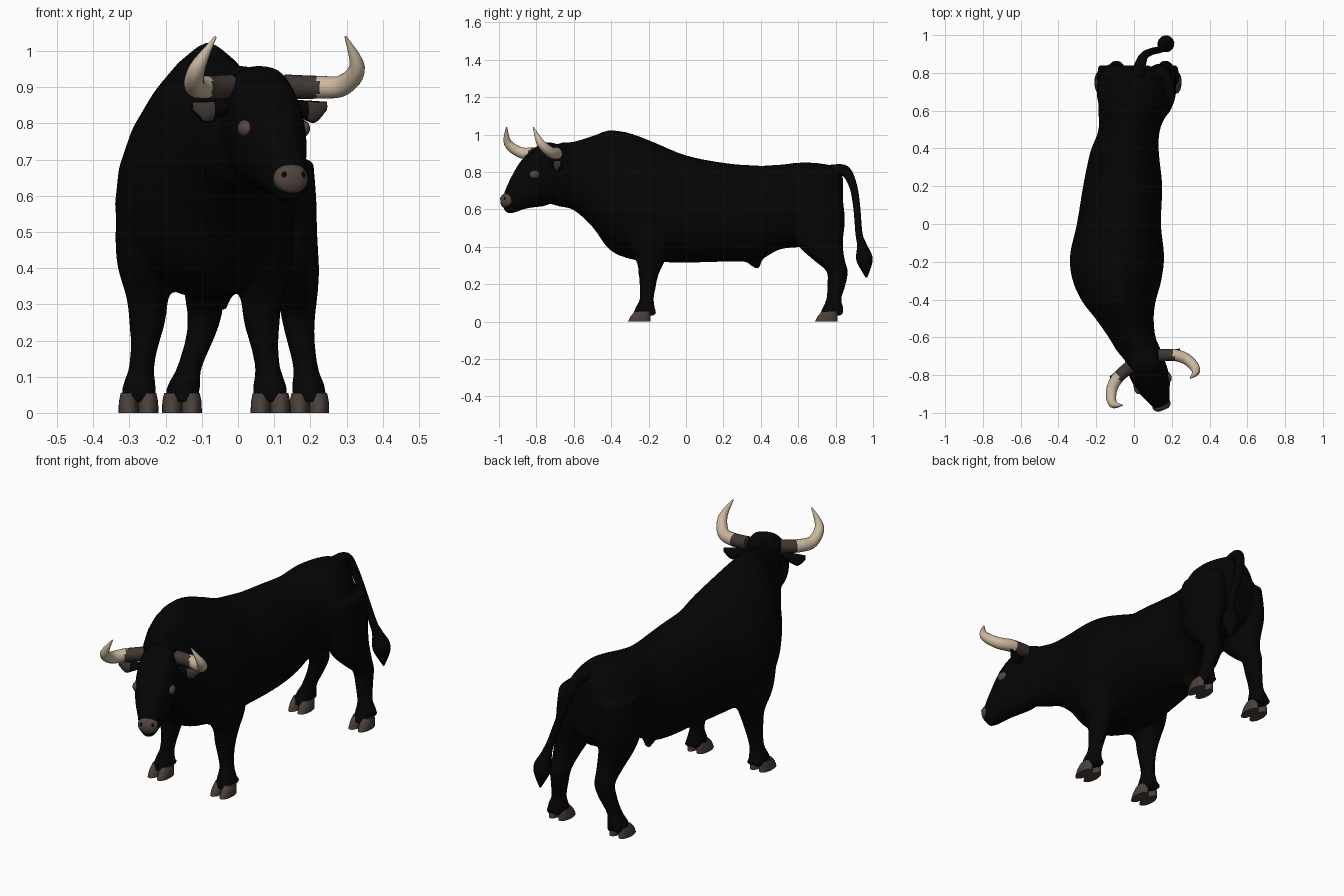
import bpy
import bmesh
import math
from mathutils import Vector, Matrix

default_cube = bpy.data.objects.get("Cube")
if default_cube:
    bpy.data.objects.remove(default_cube, do_unlink=True)


def material(name, colour):
    mat = bpy.data.materials.new(name)
    mat.use_nodes = True
    rgba = (*colour, 1)
    mat.diffuse_color = rgba
    mat.node_tree.nodes["Principled BSDF"].inputs["Base Color"].default_value = rgba
    return mat


BLACK = material("black hide", (.0014, .0014, .0014))
HOOF = material("brown hoof", (.07, .05, .042))
HORN = material("ivory horn", (.6, .48, .35))
HORN_BASE = material("dark horn base", (.05, .037, .031))
MUZZLE = material("brown muzzle", (.09, .062, .052))
X, Y, Z = Vector((1, 0, 0)), Vector((0, 1, 0)), Vector((0, 0, 1))

# Head frame: turned towards the left
HEAD = Vector((.055, -.73, 0))
FORWARD = Vector((.37, -.93, 0)).normalized()
SIDE = Z.cross(FORWARD)


def head_point(side, forward, z):
    return HEAD + SIDE * side + FORWARD * forward + Z * z


def smooth(stations, steps=4):
    """Catmull-Rom interpolation between stations."""
    pts = [Vector(s) for s in stations]
    pts = [pts[0]] + pts + [pts[-1]]
    out = []
    for a, b, c, d in zip(pts, pts[1:], pts[2:], pts[3:]):
        for i in range(steps):
            t = i / steps
            out.append(b + (c - a) * (t / 2) + (a * 2 - b * 5 + c * 4 - d) * (t * t / 2)
                       + (b * 3 - a - c * 3 + d) * (t ** 3 / 2))
    return out + [pts[-1]]


def ring(centre, side, up, down, sharp=1, count=24):
    """Egg-shaped section with separate upper and lower heights."""
    points = []
    for i in range(count):
        a = math.tau * i / count
        c, s = math.cos(a), math.sin(a)
        power = sharp if s > 0 else 1
        across = math.copysign(abs(c) ** power, c)
        points.append(centre + side * across + (up * s if s > 0 else down * -s))
    return points


def loft(bm, rings):
    loops = [[bm.verts.new(p) for p in r] for r in rings]
    faces = []
    for a, b in zip(loops, loops[1:]):
        for i in range(len(a)):
            j = (i + 1) % len(a)
            faces.append(bm.faces.new((a[i], a[j], b[j], b[i])))
    faces += [bm.faces.new(loops[0]), bm.faces.new(loops[-1])]
    return faces


def tube(bm, stations):
    """Tapered round tube through (position, radius) stations."""
    pts = smooth(stations, 6)
    path = [p.xyz for p in pts]
    side = Vector((.3, -.8, .5))
    rings = []
    for i, p in enumerate(pts):
        tangent = (path[min(i + 1, len(path) - 1)] - path[max(i - 1, 0)]).normalized()
        side = (side - tangent * side.dot(tangent)).normalized()
        up = tangent.cross(side)
        rings.append(ring(path[i], side * p[3], up * p[3], up * -p[3], count=16))
    return loft(bm, rings)


def ball(bm, centre, sizes):
    frame = Matrix((SIDE, FORWARD, Z)).transposed().to_4x4()
    bmesh.ops.create_uvsphere(bm, u_segments=16, v_segments=10, radius=1,
                              matrix=Matrix.Translation(centre) @ frame @ Matrix.Diagonal((*sizes, 1)))


def finish(bm, name, *mats):
    bmesh.ops.recalc_face_normals(bm, faces=bm.faces)
    mesh = bpy.data.meshes.new(name)
    bm.to_mesh(mesh)
    bm.free()
    for mat in mats:
        mesh.materials.append(mat)
    obj = bpy.data.objects.new(name, mesh)
    bpy.context.collection.objects.link(obj)
    bpy.ops.object.select_all(action="DESELECT")
    obj.select_set(True)
    bpy.context.view_layer.objects.active = obj
    bpy.ops.object.shade_smooth_by_angle(angle=math.radians(50))
    return obj


def ease(z, low, high):
    t = min(1, max(0, (z - low) / (high - low)))
    return t * t * (3 - 2 * t)


def limb(bm, stations, foot, knee, thigh):
    """Horizontal sections (z, y, half width, half depth) following three x positions."""
    rings = []
    for z, y, rx, ry in smooth(stations):
        x = foot + (knee - foot) * ease(z, .03, .28) + (thigh - knee) * ease(z, .3, .55)
        rings.append(ring(Vector((x, y, z)), X * rx, Y * ry, Y * -ry))
    loft(bm, rings)


def head_loft(bm, stations, sharp):
    """Head sections: forward, half width, top, bottom."""
    rings = []
    for f, w, top, bottom in smooth(stations):
        half = Z * ((top - bottom) / 2)
        rings.append(ring(head_point(0, f, (top + bottom) / 2), SIDE * w, half, -half, sharp))
    loft(bm, rings)


# Torso and neck: y, centre x, half width, top, widest height, bottom
TORSO = [
    (-.76, .06, .07, .90, .78, .64), (-.68, .03, .115, .955, .79, .615),
    (-.6, -.01, .125, .965, .77, .595), (-.5, -.05, .155, .995, .73, .505),
    (-.41, -.08, .195, 1.025, .66, .385), (-.3, -.09, .235, 1.01, .6, .335),
    (-.17, -.09, .25, .96, .57, .32), (0, -.08, .223, .89, .56, .315),
    (.2, -.06, .21, .85, .56, .32), (.38, -.05, .182, .835, .58, .325),
    (.5, -.025, .163, .84, .6, .385), (.63, 0, .188, .852, .62, .4),
    (.75, .005, .165, .842, .62, .42), (.81, .005, .12, .82, .62, .45),
    (.84, .005, .07, .77, .62, .5)]
body = bmesh.new()
sections = []
for y, x, w, top, mid, bottom in smooth(TORSO):
    sharp = 1 + .5 * min(1, max(0, (.1 - y) / .4))
    sections.append(ring(Vector((x, y, mid)), X * w, Z * (top - mid), Z * (bottom - mid), sharp))
loft(body, sections)

# Head
head_loft(body, [(-.06, .09, .945, .66), (.02, .102, .96, .62), (.09, .1, .92, .61),
                 (.15, .086, .865, .6), (.2, .063, .795, .582), (.24, .048, .72, .58),
                 (.26, .036, .67, .6)], .65)

# Legs
FRONT = [(.03, -.235, .045, .05), (.07, -.22, .047, .053), (.12, -.21, .036, .038),
         (.18, -.205, .038, .043), (.25, -.2, .05, .053), (.32, -.19, .059, .075),
         (.42, -.2, .088, .12), (.55, -.21, .092, .14), (.68, -.2, .07, .12)]
REAR = [(.03, .76, .042, .05), (.07, .785, .047, .057), (.12, .79, .035, .041),
        (.2, .805, .039, .05), (.27, .808, .048, .058), (.33, .765, .056, .085),
        (.42, .715, .073, .125), (.55, .705, .085, .145), (.7, .695, .075, .14)]
LEGS = {"front_right": (FRONT, -.275, -.25, -.245), "front_left": (FRONT, .09, .065, .06),
        "rear_right": (REAR, -.155, -.092, -.113), "rear_left": (REAR, .197, .166, .133)}
for stations, *line in LEGS.values():
    limb(body, stations, *line)

# Sheath under the belly
limb(body, [(.285, .38, .013, .013), (.33, .36, .03, .05), (.39, .35, .04, .08)], -.045, -.045, -.045)

# Cloven hooves, with dew claws blended into the hide
for name, (stations, foot, *_) in LEGS.items():
    y = -.25 if stations is FRONT else .75
    bm = bmesh.new()
    for s in (-1, 1):
        x = foot + s * .027
        limb(bm, [(0, y, .028, .06), (.03, y + .007, .027, .052), (.055, y + .018, .022, .04)], x, x, x)
        ball(body, Vector((foot + s * .02, y + .074, .05)), (.018, .02, .02))
    finish(bm, name + "_hoof", HOOF)

# Blend the hide into one skin
hide = finish(body, "body", BLACK)
remesh = hide.modifiers.new("skin", "REMESH")
remesh.mode = "VOXEL"
remesh.voxel_size = .011
remesh.use_smooth_shade = True
relax = hide.modifiers.new("relax", "SMOOTH")
relax.factor = .5
relax.iterations = 5

# Tail with tuft
bm = bmesh.new()
tube(bm, [(.02, .78, .8, .04), (.035, .85, .805, .03), (.055, .892, .73, .022),
          (.09, .912, .62, .019), (.14, .925, .47, .019), (.155, .94, .41, .026),
          (.17, .955, .33, .044), (.175, .965, .235, .004)])
finish(bm, "tail", BLACK)

# Muzzle
bm = bmesh.new()
head_loft(bm, [(.225, .044, .678, .615), (.245, .05, .688, .606), (.264, .042, .68, .61), (.274, .022, .66, .628)], .8)
finish(bm, "muzzle", MUZZLE)

for s, name in ((1, "left"), (-1, "right")):
    # Horn with a dark base
    bm = bmesh.new()
    horn = [(.08, -.005, .902, .034), (.166, .028, .9, .032), (.22, .08, .905, .029),
            (.237, .145, .955, .022), (.193, .17, 1.04, .003)]
    for face in tube(bm, [(*head_point(s * l, f, z), r) for l, f, z, r in horn]):
        out = (face.calc_center_median() - HEAD).dot(SIDE) * s
        face.material_index = int(out < .158)
    finish(bm, name + "_horn", HORN, HORN_BASE)

    # Leaf-shaped ear with a brown inside
    bm = bmesh.new()
    leaf = [(.08, .01, .85, .015, .015), (.13, .012, .838, .018, .026),
            (.165, .012, .832, .017, .03), (.2, .01, .848, .006, .012)]
    rings = [ring(head_point(s * l, f, z), FORWARD * d, Z * h, Z * -h)
             for l, f, z, d, h in smooth(leaf)]
    loft(bm, rings)
    bmesh.ops.recalc_face_normals(bm, faces=bm.faces)
    for face in bm.faces:
        out = (face.calc_center_median() - HEAD).dot(SIDE) * s
        face.material_index = int(out > .135 and face.normal.dot(FORWARD) > .7)
    finish(bm, name + "_ear", BLACK, HORN_BASE)

    # Eye and nostril
    bm = bmesh.new()
    ball(bm, head_point(s * .085, .118, .786), (.02, .031, .024))
    finish(bm, name + "_eye", MUZZLE)
    bm = bmesh.new()
    ball(bm, head_point(s * .027, .264, .657), (.009, .009, .011))
    finish(bm, name + "_nostril", BLACK)
